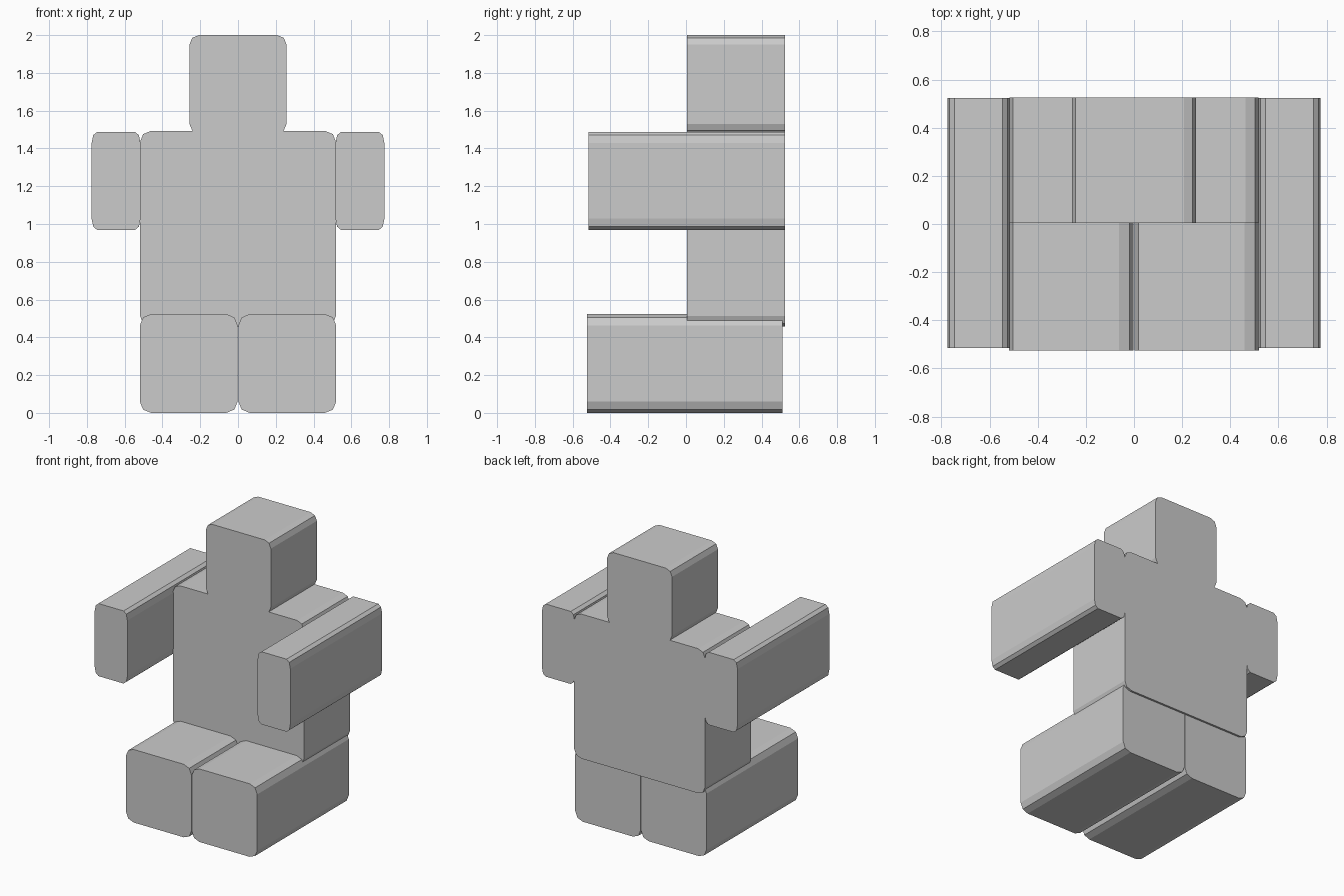
import bpy, bmesh, math

if "Cube" in bpy.data.objects:
    bpy.data.objects.remove(bpy.data.objects["Cube"])


def block(name, x, y, z, rx, rz):
    """Box with corners rounded (two facets) in the front profile, extruded along y."""
    mid = 1 - math.sqrt(0.5)
    corner = [(0, 1), (mid, mid), (1, 0)]
    profile = []
    for sx, sz in ((-1, -1), (1, -1), (1, 1), (-1, 1)):
        pts = corner if sx * sz > 0 else corner[::-1]
        for a, b in pts:
            px = (x[1] if sx > 0 else x[0]) - sx * a * rx
            pz = (z[1] if sz > 0 else z[0]) - sz * b * rz
            profile.append((px, pz))
    bm = bmesh.new()
    face = bm.faces.new([bm.verts.new((px, y[0], pz)) for px, pz in profile])
    ext = bmesh.ops.extrude_face_region(bm, geom=[face], use_keep_orig=True)
    verts = [g for g in ext["geom"] if isinstance(g, bmesh.types.BMVert)]
    bmesh.ops.translate(bm, verts=verts, vec=(0, y[1] - y[0], 0))
    bmesh.ops.recalc_face_normals(bm, faces=bm.faces)
    mesh = bpy.data.meshes.new(name)
    bm.to_mesh(mesh)
    bm.free()
    obj = bpy.data.objects.new(name, mesh)
    bpy.context.collection.objects.link(obj)
    return obj


# Head and torso
block("head", (-0.257, 0.257), (0.005, 0.525), (1.48, 2.0), 0.05, 0.05)
block("torso", (-0.518, 0.518), (0.005, 0.525), (0.457, 1.492), 0.055, 0.055)

# Forward-reaching arms and seated legs, one per side
for side, s in (("left", -1), ("right", 1)):
    block(side + "_arm", sorted((s * 0.516, s * 0.775)), (-0.515, 0.524),
          (0.968, 1.488), 0.03, 0.06)
    block(side + "_leg", sorted((s * 0.002, s * 0.52)), (-0.525, 0.511),
          (0.0, 0.523), 0.06, 0.06)
